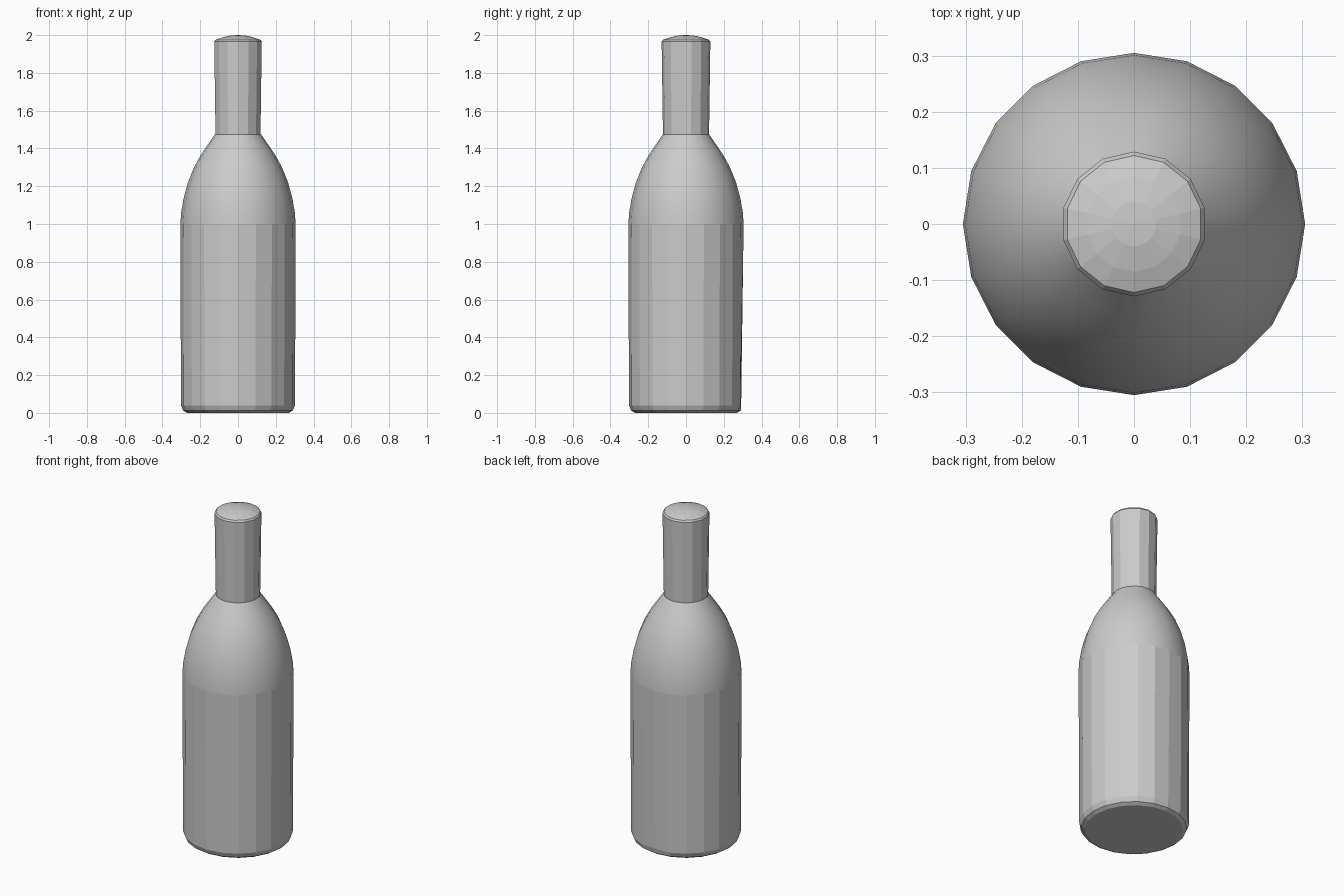
import bpy
import bmesh
from math import cos, sin, tau

cube = bpy.data.objects.get("Cube")
if cube:
    bpy.data.objects.remove(cube, do_unlink=True)

# Single plain grey
grey = bpy.data.materials.new("plain grey")
grey.use_nodes = True
colour = (0.6, 0.6, 0.6, 1)
grey.diffuse_color = colour
grey.node_tree.nodes["Principled BSDF"].inputs["Base Color"].default_value = colour


def lathe(name, profile, sides, smooth=False, phase=0.0, cap_bottom=False):
    """Turn (radius, height) points around z; a zero radius becomes a pole."""
    bm = bmesh.new()
    rings = []
    for r, z in profile:
        if r == 0:
            rings.append([bm.verts.new((0, 0, z))] * sides)
        else:
            angles = [tau * (i + phase) / sides for i in range(sides)]
            rings.append([bm.verts.new((r * cos(a), r * sin(a), z)) for a in angles])
    for low, high in zip(rings, rings[1:]):
        for i in range(sides):
            j = (i + 1) % sides
            corners = dict.fromkeys((low[i], low[j], high[j], high[i]))
            bm.faces.new(list(corners))
    if cap_bottom:
        bm.faces.new(rings[0][::-1])
    for face in bm.faces:
        face.smooth = smooth
    mesh = bpy.data.meshes.new(name)
    bm.to_mesh(mesh)
    bm.free()
    mesh.materials.append(grey)
    obj = bpy.data.objects.new(name, mesh)
    bpy.context.collection.objects.link(obj)
    return obj


# Straight faceted body with a chamfered foot
body = lathe("bottle_body",
             [(0.27, 0), (0.29, 0.012), (0.302, 0.04), (0.305, 1.0)],
             20, cap_bottom=True)

# The lower back is slightly flattened
for vert in body.data.vertices:
    if vert.co.z < 0.1:
        vert.co.y = min(vert.co.y, 0.292)

# Rounded shoulder narrowing to the neck
lathe("bottle_shoulder",
      [(0.305, 1.0), (0.301, 1.06), (0.287, 1.14), (0.265, 1.22),
       (0.233, 1.3), (0.197, 1.365), (0.16, 1.42), (0.122, 1.475)],
      20, smooth=True)

# Faceted neck, widening slightly upwards
lathe("bottle_neck", [(0.122, 1.47), (0.129, 1.965)], 14, phase=0.5)

# Shallow domed top
lathe("bottle_top",
      [(0.129, 1.965), (0.122, 1.975), (0.085, 1.988), (0.04, 1.998), (0, 2.0)],
      14, phase=0.5)
